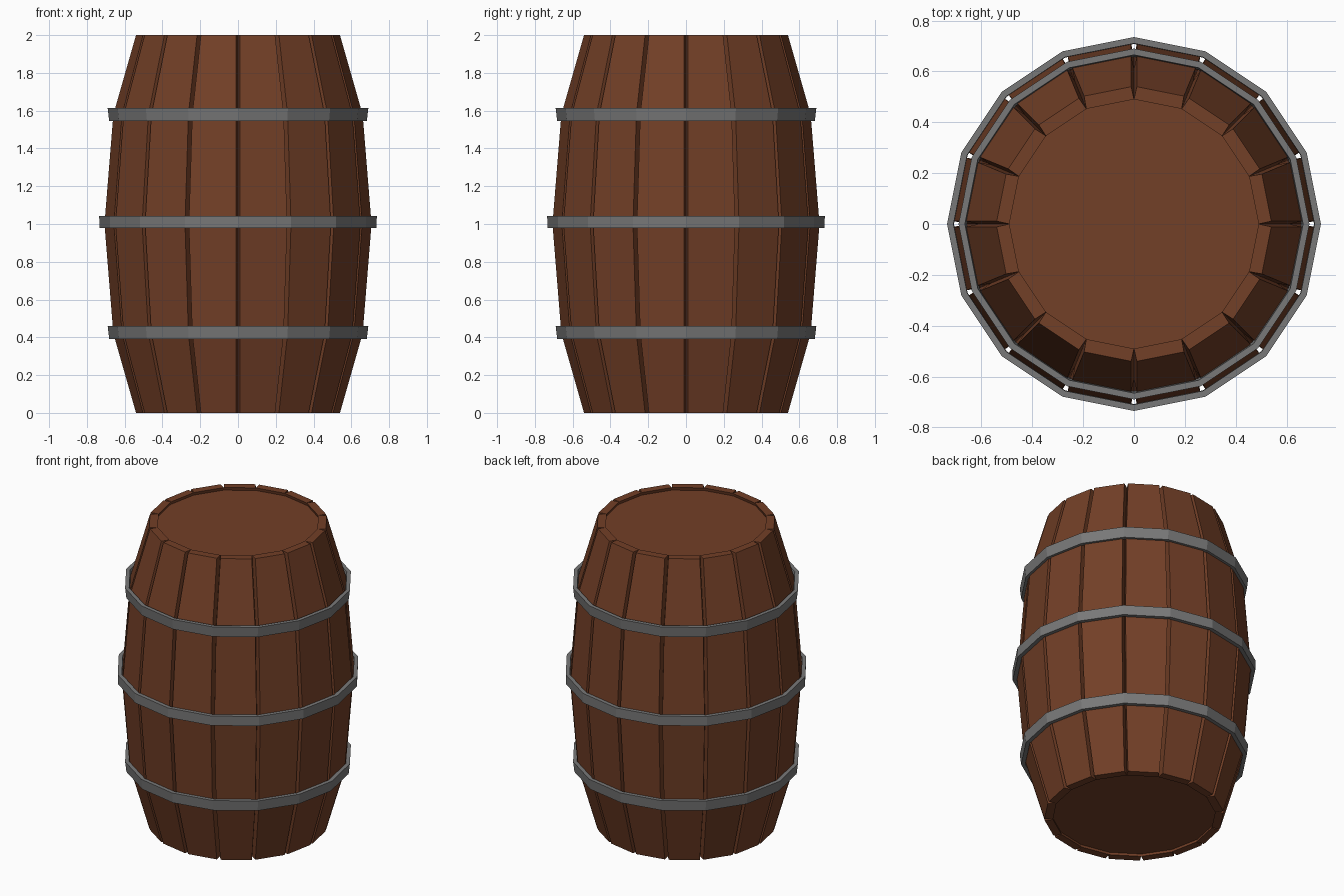
import bpy, bmesh, math

if "Cube" in bpy.data.objects:
    bpy.data.objects.remove(bpy.data.objects["Cube"])

SIDES = 16
STEP = 2 * math.pi / SIDES
THICK = 0.05
PROFILE = [(0.54, 0), (0.66, 0.42), (0.707, 1.0), (0.66, 1.58), (0.54, 2.0)]


def material(name, rgb):
    m = bpy.data.materials.new(name)
    m.diffuse_color = (*rgb, 1)
    m.use_nodes = True
    m.node_tree.nodes["Principled BSDF"].inputs["Base Color"].default_value = m.diffuse_color
    return m


wood = material("wood", (0.17, 0.05, 0.02))
iron = material("iron", (0.19, 0.19, 0.19))


def finish(bm, name, mat):
    bmesh.ops.recalc_face_normals(bm, faces=bm.faces)
    me = bpy.data.meshes.new(name)
    bm.to_mesh(me)
    bm.free()
    me.materials.append(mat)
    ob = bpy.data.objects.new(name, me)
    bpy.context.collection.objects.link(ob)
    return ob


def polar(r, a, z):
    return (r * math.cos(a), r * math.sin(a), z)


# Staves: wedge-sided planks, narrower outside so V grooves open between them
bm = bmesh.new()
for k in range(SIDES):
    a0, a1 = k * STEP, (k + 1) * STEP
    rings = []
    for r, z in PROFILE:
        d, ri = 0.011 / r, r - THICK
        pts = [(r, a0 + d), (r, a1 - d), (ri, a1), (ri, a0)]
        rings.append([bm.verts.new(polar(q, a, z)) for q, a in pts])
    for lo, hi in zip(rings, rings[1:]):
        for i in range(4):
            j = (i + 1) % 4
            bm.faces.new((lo[i], lo[j], hi[j], hi[i]))
    bm.faces.new(rings[0])
    bm.faces.new(rings[-1])
finish(bm, "staves", wood)

# Lids: discs slightly recessed at both ends
for name, z in (("bottom_lid", 0.03), ("top_lid", 1.97)):
    bm = bmesh.new()
    bmesh.ops.create_cone(bm, cap_ends=True, segments=SIDES,
                          radius1=0.496, radius2=0.496, depth=0.02)
    bmesh.ops.translate(bm, verts=bm.verts, vec=(0, 0, z))
    finish(bm, name, wood)


# Hoops: thin flat-sided bands, flaring a little towards the top
def hoop(name, z0, z1, r0, r1, t=0.025):
    bm = bmesh.new()
    section = [(r0 - t, z0), (r0, z0), (r1, z1), (r1 - t, z1)]
    loops = [[bm.verts.new(polar(r, k * STEP, z)) for r, z in section]
             for k in range(SIDES)]
    for k in range(SIDES):
        a, b = loops[k], loops[(k + 1) % SIDES]
        for i in range(4):
            j = (i + 1) % 4
            bm.faces.new((a[i], b[i], b[j], a[j]))
    finish(bm, name, iron)


hoop("lower_hoop", 0.392, 0.46, 0.682, 0.69)
hoop("middle_hoop", 0.978, 1.042, 0.733, 0.735)
hoop("upper_hoop", 1.545, 1.613, 0.682, 0.69)
